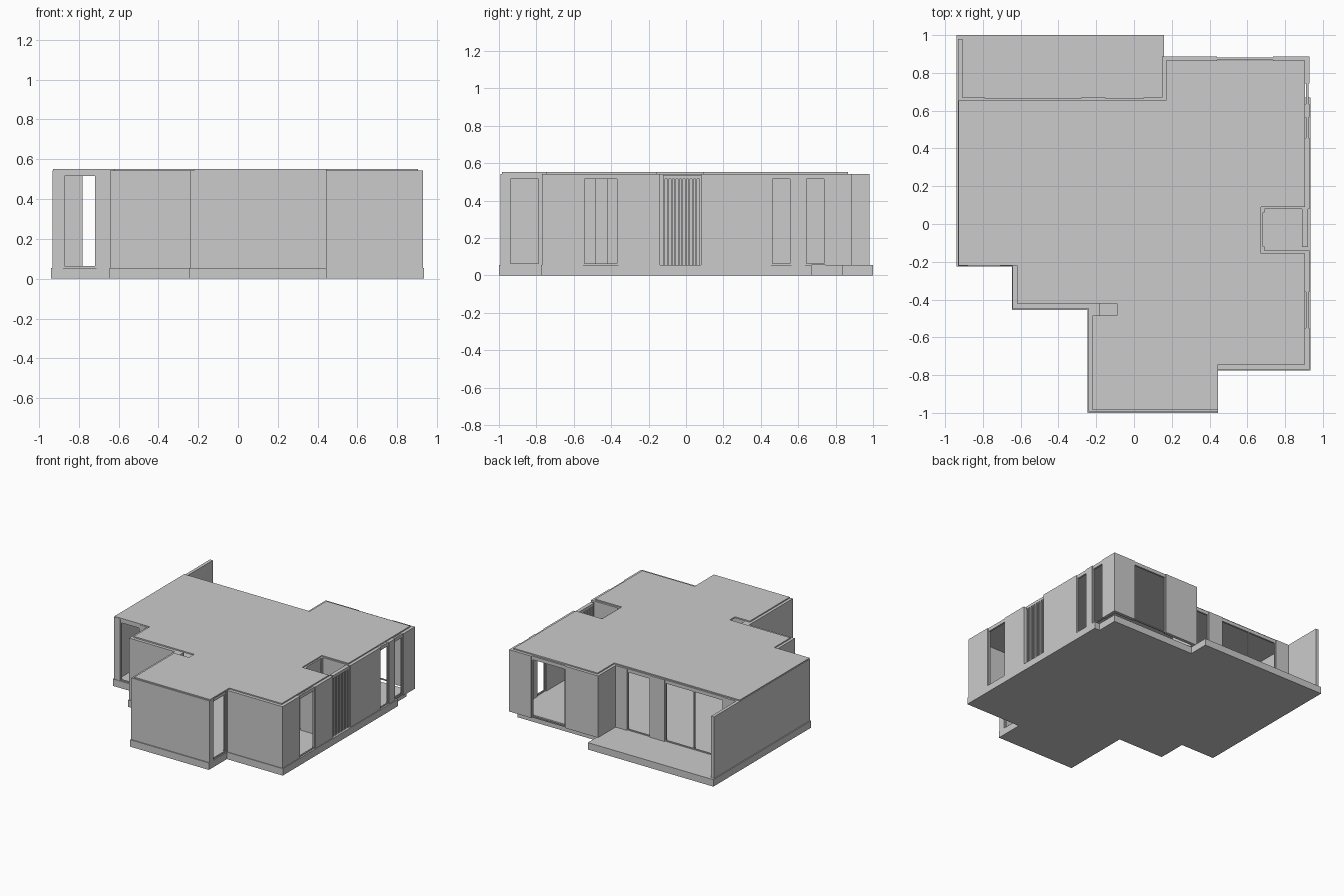
import bpy, bmesh

if "Cube" in bpy.data.objects:
    bpy.data.objects.remove(bpy.data.objects["Cube"])

FLOOR, HEAD, TOP, ROOF = 0.055, 0.515, 0.543, 0.552
T = 0.025  # wall thickness

grey = bpy.data.materials.new("light_grey")
grey.diffuse_color = (0.6, 0.6, 0.6, 1)
grey.use_nodes = True
grey.node_tree.nodes["Principled BSDF"].inputs["Base Color"].default_value = grey.diffuse_color


def finish(name, bm):
    bmesh.ops.recalc_face_normals(bm, faces=bm.faces)
    me = bpy.data.meshes.new(name)
    bm.to_mesh(me)
    bm.free()
    me.materials.append(grey)
    ob = bpy.data.objects.new(name, me)
    bpy.context.collection.objects.link(ob)
    return ob


def boxes(name, items):
    """Boxes given as (x0, x1, y0, y1, z0, z1)."""
    bm = bmesh.new()
    for x0, x1, y0, y1, z0, z1 in items:
        vs = bmesh.ops.create_cube(bm, size=1)["verts"]
        for v in vs:
            v.co.x = x0 if v.co.x < 0 else x1
            v.co.y = y0 if v.co.y < 0 else y1
            v.co.z = z0 if v.co.z < 0 else z1
    return finish(name, bm)


def plate(name, outline, z0, z1):
    """Flat slab extruded from a plan outline."""
    bm = bmesh.new()
    face = bm.faces.new([bm.verts.new((x, y, z0)) for x, y in outline])
    new = bmesh.ops.extrude_face_region(bm, geom=[face])["geom"]
    bmesh.ops.translate(bm, vec=(0, 0, z1 - z0),
                        verts=[g for g in new if isinstance(g, bmesh.types.BMVert)])
    return finish(name, bm)


def wall(name, axis, at, a, b, openings=(), mullions=()):
    """Straight wall along an axis; at = low side; openings = (start, end)."""
    parts, frames = [], []

    def add(store, s, e, z0, z1, lo=0.0, hi=T):
        if e - s < 1e-4:
            return
        p = (at + lo, at + hi)
        store.append((s, e, *p, z0, z1) if axis == "x" else (*p, s, e, z0, z1))

    pos = a
    for s, e in openings:
        add(parts, pos, s, FLOOR - 0.002, TOP)
        # slim lintel and window frame
        add(frames, s, e, HEAD, TOP, 0.005, 0.019)
        add(frames, s, e, FLOOR, FLOOR + 0.008, 0.007, 0.017)
        for m in (s + 0.004, *[m for m in mullions if s < m < e], e - 0.004):
            add(frames, m - 0.004, m + 0.004, FLOOR, HEAD, 0.007, 0.017)
        pos = e
    add(parts, pos, b, FLOOR - 0.002, TOP)
    boxes(name, parts)
    if frames:
        boxes(name + "_frames", frames)


# Ground slab with terrace
plate("floor_slab", [
    (-.94, 1), (.16, 1), (.16, .84), (.89, .84), (.89, .67), (.935, .67),
    (.935, -.775), (.445, -.775), (.445, -1), (-.245, -1), (-.245, -.455),
    (-.645, -.455), (-.645, -.225), (-.94, -.225)], 0, FLOOR)

# Flat roof, with the entrance recess and a small shaft left open
plate("roof", [
    (-.93, -.22), (-.62, -.22), (-.62, -.42), (-.09, -.42), (-.09, -.485),
    (-.22, -.485), (-.22, -.985), (.445, -.985), (.445, -.745), (.905, -.745),
    (.905, -.155), (.672, -.155), (.672, .09), (.905, .09), (.905, .865),
    (.17, .865), (.17, .655), (-.93, .655)], TOP - 0.002, ROOF)

# Front walls
wall("front_left_wall", "x", -.222, -.93, -.64, [(-.88, -.71)])
wall("front_step_wall", "x", -.447, -.64, -.18)
wall("front_main_wall", "x", -.992, -.24, .445)
wall("front_right_wall", "x", -.77, .42, .93)

# Side walls
wall("left_wall", "y", -.932, -.222, .67)
wall("terrace_screen", "y", -.932, .67, .98)
wall("left_step_wall", "y", -.642, -.447, -.2)
wall("left_front_wall", "y", -.242, -.992, -.42)
wall("right_front_wall", "y", .42, -.992, -.77, [(-.945, -.78)])
wall("right_wall_south", "y", .905, -.77, -.14, [(-.55, -.36)])
wall("right_wall_north", "y", .905, .08, .888, [(.455, .565), (.635, .745)])

# Rear walls facing the terrace and garden
wall("terrace_wall", "x", .645, -.93, .17, [(-.79, -.28), (-.15, .05)], [-.535])
wall("rear_step_wall", "y", .148, .645, .888)
wall("rear_wall", "x", .863, .148, .93, [(.44, .735)])

# Entrance recess with door and slatted screen
wall("recess_south_wall", "x", -.165, .67, .93)
wall("recess_north_wall", "x", .08, .67, .93)
wall("recess_back_wall", "y", .665, -.165, .105, [(-.12, .06)])
boxes("entrance_door", [(.674, .682, -.12, .06, FLOOR, HEAD)])
n = 11
boxes("screen_slats", [
    (.89, .92, y - .004, y + .004, FLOOR, HEAD)
    for y in (-.115 + i * .19 / (n - 1) for i in range(n))])
boxes("screen_rails", [(.89, .92, -.122, .082, HEAD, TOP - .005)])

# Small shaft beside the front step
boxes("shaft_walls", [(-.235, -.18, -.485, -.42, FLOOR, TOP)])
